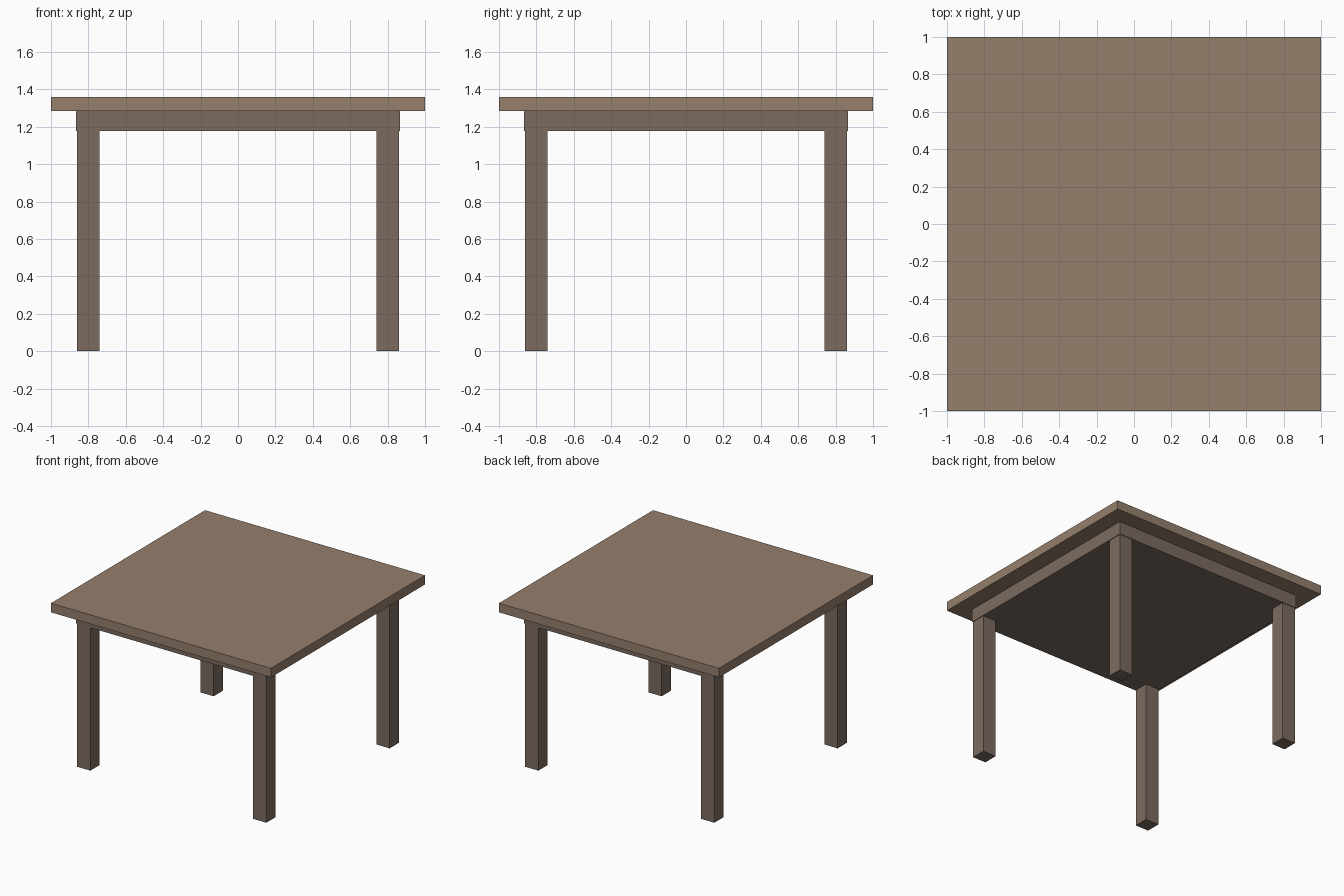
import bpy

if "Cube" in bpy.data.objects:
    bpy.data.objects.remove(bpy.data.objects["Cube"])


def material(name, rgb):
    mat = bpy.data.materials.new(name)
    mat.diffuse_color = (*rgb, 1.0)
    mat.use_nodes = True
    mat.node_tree.nodes["Principled BSDF"].inputs["Base Color"].default_value = mat.diffuse_color
    return mat


def box(name, center_xy, width, z_low, z_high, mat):
    """Square-section block between two heights."""
    x, y = center_xy
    bpy.ops.mesh.primitive_cube_add(size=1, location=(x, y, (z_low + z_high) / 2))
    obj = bpy.context.object
    obj.name = name
    obj.scale = (width, width, z_high - z_low)
    bpy.ops.object.transform_apply(location=False, rotation=False, scale=True)
    obj.data.materials.append(mat)
    return obj


top_wood = material("top_wood", (0.30, 0.215, 0.15))
frame_wood = material("frame_wood", (0.20, 0.148, 0.118))

TOP_Z, SLAB_Z, APRON_Z = 1.36, 1.285, 1.177

# Tabletop and the solid apron block beneath it
box("tabletop", (0, 0), 2.0, SLAB_Z, TOP_Z, top_wood)
box("apron", (0, 0), 1.73, APRON_Z, SLAB_Z, frame_wood)

# Four square legs, set just inside the apron corners
for side_y, depth in ((-1, "front"), (1, "back")):
    for side_x, side in ((-1, "left"), (1, "right")):
        box(f"{depth}_{side}_leg", (0.8 * side_x, 0.8 * side_y), 0.12,
            0, APRON_Z, frame_wood)
